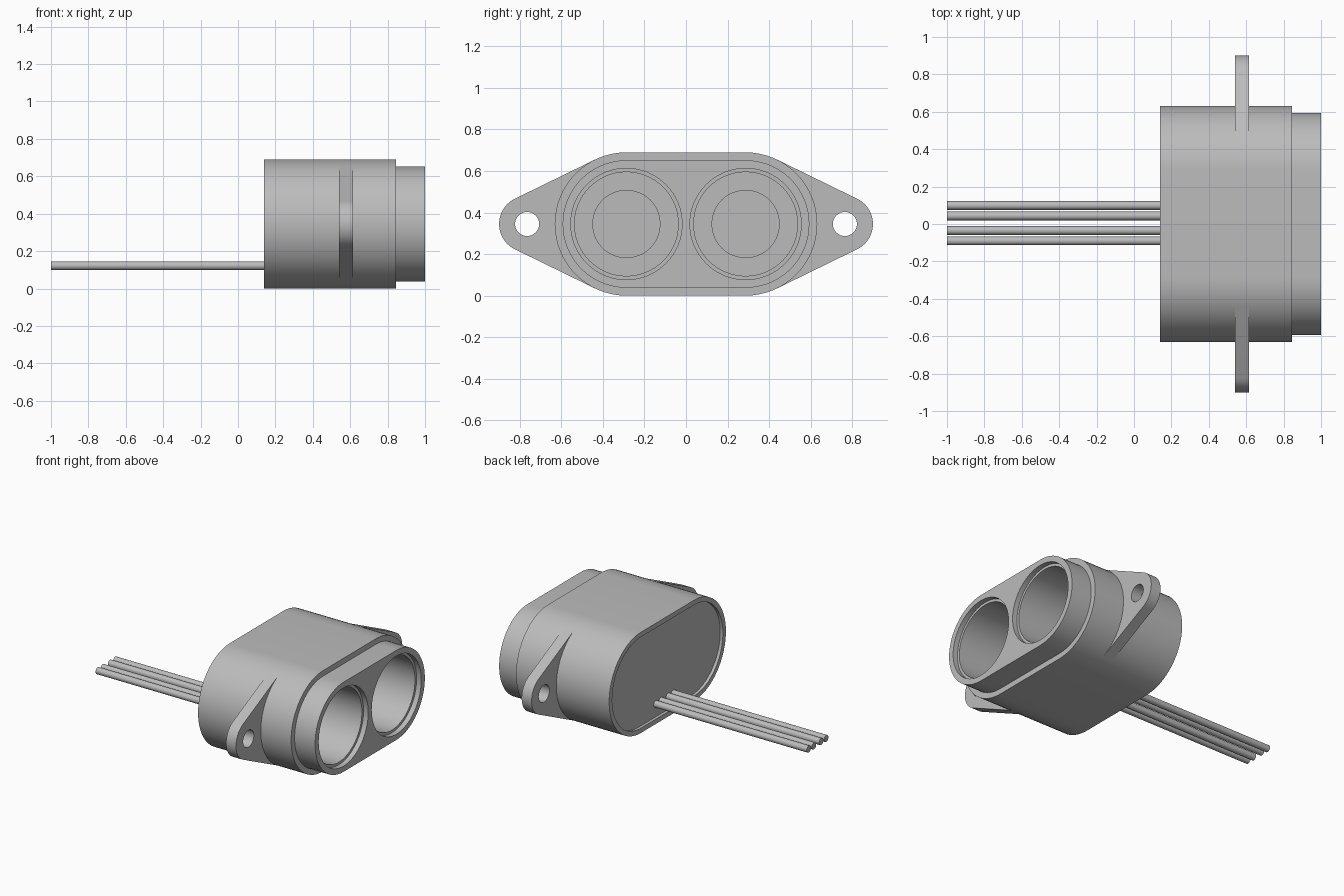
import bpy, bmesh
from math import sin, cos, pi, asin

if "Cube" in bpy.data.objects:
    bpy.data.objects.remove(bpy.data.objects["Cube"])

grey = bpy.data.materials.new("plain grey")
grey.use_nodes = True
colour = (0.5, 0.5, 0.5, 1)
grey.diffuse_color = colour
grey.node_tree.nodes["Principled BSDF"].inputs["Base Color"].default_value = colour

MID = 0.345      # height of the main axis, also the body radius
SPAN = 0.287     # sideways offset of each barrel


def arc(cy, r, start, end, n):
    """Points (y, z) along an arc about the main axis height."""
    return [(cy + r * cos(start + (end - start) * i / n),
             r * sin(start + (end - start) * i / n)) for i in range(n + 1)]


def stadium(r):
    return arc(SPAN, r, -pi / 2, pi / 2, 32) + arc(-SPAN, r, pi / 2, 3 * pi / 2, 32)


def circle(r, n=64):
    return arc(0, r, 0, 2 * pi, n)[:-1]


def loft(name, sections, y=0, z=MID):
    """Skin a list of (x, outline) sections and cap both ends."""
    bm = bmesh.new()
    rings = [[bm.verts.new((x, y + p, z + q)) for p, q in outline]
             for x, outline in sections]
    n = len(rings[0])
    for a, b in zip(rings, rings[1:]):
        for i in range(n):
            j = (i + 1) % n
            bm.faces.new((a[i], a[j], b[j], b[i]))
    bm.faces.new(rings[0])
    bm.faces.new(rings[-1])
    bmesh.ops.recalc_face_normals(bm, faces=bm.faces)
    mesh = bpy.data.meshes.new(name)
    bm.to_mesh(mesh)
    bm.free()
    obj = bpy.data.objects.new(name, mesh)
    bpy.context.collection.objects.link(obj)
    mesh.materials.append(grey)
    return obj


def cut(obj, cutter):
    cutter.hide_render = True
    cutter.hide_set(True)
    cutter.display_type = 'WIRE'
    mod = obj.modifiers.new("cut", 'BOOLEAN')
    mod.operation = 'DIFFERENCE'
    mod.solver = 'EXACT'
    mod.object = cutter
    bpy.context.view_layer.objects.active = obj
    bpy.ops.object.modifier_apply(modifier=mod.name)
    bpy.data.objects.remove(cutter)


def smooth(obj):
    bpy.ops.object.select_all(action='DESELECT')
    obj.select_set(True)
    bpy.context.view_layer.objects.active = obj
    bpy.ops.object.shade_smooth_by_angle(angle=0.5)


# Housing with recessed rear plate and narrower front collar
profile = [(0.16, 0.312), (0.14, 0.312), (0.14, MID),
           (0.845, MID), (0.845, 0.307), (1.0, 0.307)]
housing = loft("housing", [(x, stadium(r)) for x, r in profile])
parts = [housing]

# Stepped barrels bored from the front, each with a disc on its floor
FLOOR = 0.4
bore = [(FLOOR, 0.25), (0.965, 0.25), (0.965, 0.268), (1.1, 0.268)]
for side, word in ((1, "left"), (-1, "right")):
    cut(housing, loft("bore_cutter", [(x, circle(r)) for x, r in bore], side * SPAN))
    parts.append(loft(word + "_sensor_disc",
                      [(FLOOR - 0.01, circle(0.164)), (FLOOR + 0.01, circle(0.164))],
                      side * SPAN))

# Mounting ears tangent to the housing, with a screw hole
EAR_Y, EAR_R = 0.765, 0.135
lean = pi / 2 - asin((MID - EAR_R) / (EAR_Y - SPAN))
tangent = (SPAN + MID * cos(lean), MID * sin(lean))
root = 0.4
outline = ([(root, -tangent[1]), (tangent[0], -tangent[1])]
           + arc(EAR_Y, EAR_R, -lean, lean, 24)
           + [tangent, (root, tangent[1])])
for side, word in ((1, "left"), (-1, "right")):
    # The ear starts inside the solid wall outside the barrel
    wall = arc(SPAN, 0.3, lean, -lean, 24)
    shape = outline[1:-1] + wall
    mirrored = [(side * p, q) for p, q in shape]
    ear = loft(word + "_mounting_ear", [(0.54, mirrored), (0.615, mirrored)])
    cut(ear, loft("hole_cutter", [(0.5, circle(0.058, 32)), (0.65, circle(0.058, 32))],
                  side * EAR_Y))
    parts.append(ear)

# Four lead wires from the rear plate
for i, y in enumerate((0.099, 0.043, -0.035, -0.09)):
    wire = circle(0.023, 24)
    parts.append(loft(f"lead_wire_{i + 1}", [(-1, wire), (0.17, wire)], y, 0.122))

for part in parts:
    smooth(part)
